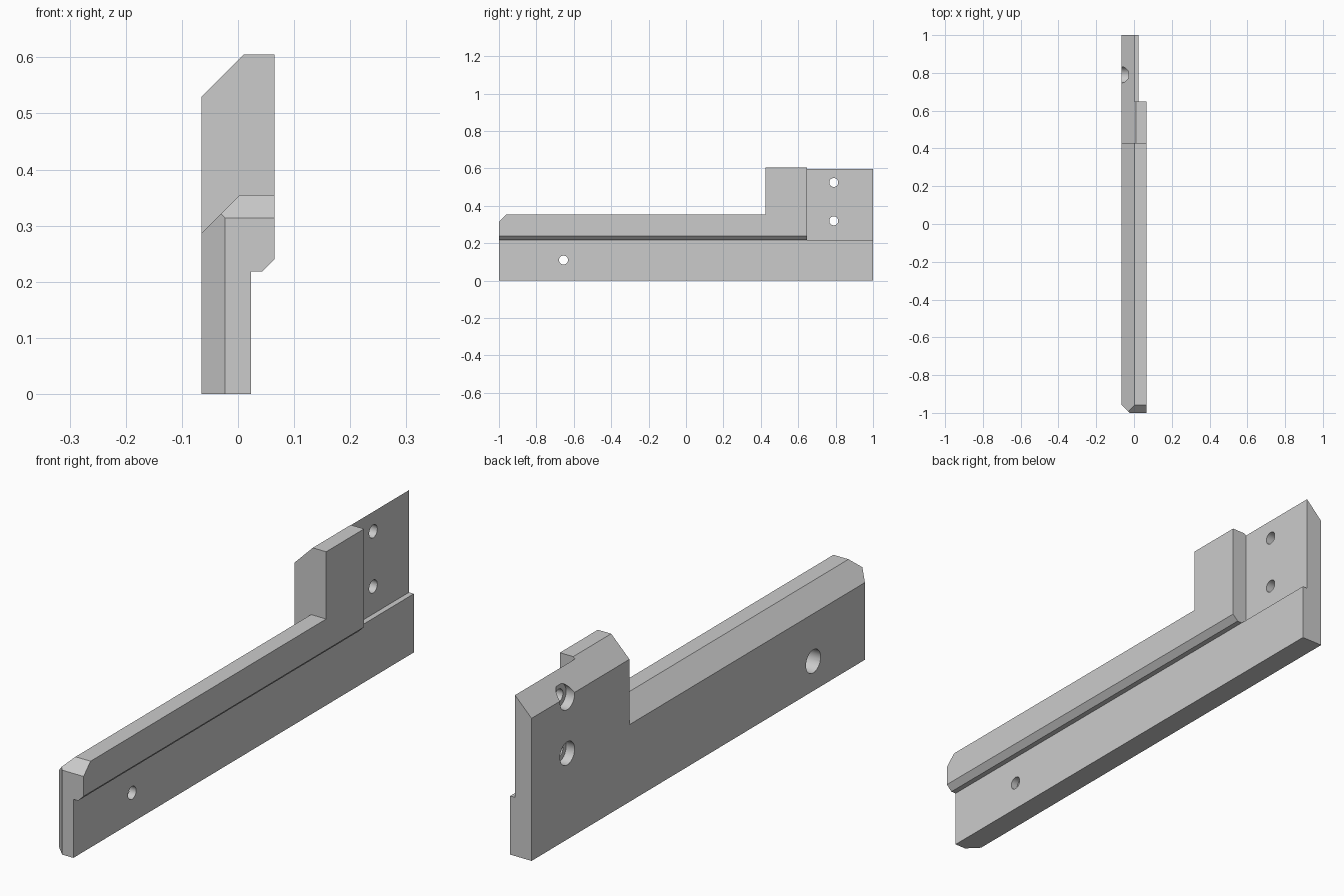
import bpy
import bmesh
import math

cube = bpy.data.objects.get("Cube")
if cube:
    bpy.data.objects.remove(cube, do_unlink=True)

grey = bpy.data.materials.new("plain_grey")
grey.use_nodes = True
grey.diffuse_color = (0.6, 0.6, 0.6, 1)
grey.node_tree.nodes["Principled BSDF"].inputs["Base Color"].default_value = (0.6, 0.6, 0.6, 1)

# How a profile point (u, v) at distance t maps to space for each axis
PLACE = {
    "x": lambda u, v, t: (t, u, v),
    "y": lambda u, v, t: (u, t, v),
    "z": lambda u, v, t: (u, v, t),
}


def prism(name, profile, axis, start, end):
    """Extrude a closed profile along an axis."""
    bm = bmesh.new()
    low = [bm.verts.new(PLACE[axis](u, v, start)) for u, v in profile]
    high = [bm.verts.new(PLACE[axis](u, v, end)) for u, v in profile]
    bm.faces.new(low)
    bm.faces.new(high)
    for i in range(len(low)):
        j = (i + 1) % len(low)
        bm.faces.new((low[i], low[j], high[j], high[i]))
    bmesh.ops.recalc_face_normals(bm, faces=bm.faces)
    mesh = bpy.data.meshes.new(name)
    bm.to_mesh(mesh)
    bm.free()
    mesh.materials.append(grey)
    obj = bpy.data.objects.new(name, mesh)
    bpy.context.collection.objects.link(obj)
    return obj


def circle(y, z, radius, sides=32):
    turns = [2 * math.pi * i / sides for i in range(sides)]
    return [(y + radius * math.cos(a), z + radius * math.sin(a)) for a in turns]


def cut(body, profile, axis, start, end):
    """Subtract a prism from the body."""
    cutter = prism("cutter", profile, axis, start, end)
    cutter.hide_render = True
    mod = body.modifiers.new("cut", "BOOLEAN")
    mod.operation = "DIFFERENCE"
    mod.solver = "EXACT"
    mod.object = cutter
    bpy.ops.object.select_all(action="DESELECT")
    bpy.context.view_layer.objects.active = body
    body.select_set(True)
    bpy.ops.object.modifier_apply(modifier=mod.name)
    bpy.data.objects.remove(cutter, do_unlink=True)


# Full-height rail with sloped top and undercut side
section = [(-0.065, 0), (0.023, 0), (0.023, 0.218), (0.043, 0.218),
           (0.065, 0.24), (0.065, 0.605), (0.01, 0.605), (-0.065, 0.53)]
rail = prism("mounting_rail", section, "y", -1, 1)

# Lowered long arm
cut(rail, [(-0.2, 0.152), (0.003, 0.355), (0.2, 0.355), (0.2, 0.8), (-0.2, 0.8)],
    "y", -1.2, 0.425)

# Recess on the side of the upright plate
cut(rail, [(0.648, 0.218), (1.2, 0.218), (1.2, 0.8), (0.648, 0.8)], "x", 0.003, 0.2)

# Front end chamfers: side corner, then top edge
cut(rail, [(-0.123, -0.9), (-0.123, -1.1), (0.077, -1.1)], "z", -0.1, 0.8)
cut(rail, [(-0.9, 0.414), (-1.1, 0.414), (-1.1, 0.214)], "x", -0.2, 0.2)

# Counterbored screw holes: y, z, counterbore floor
for y, z, floor in ((0.79, 0.525, -0.03), (0.79, 0.32, -0.03), (-0.655, 0.11, -0.005)):
    cut(rail, circle(y, z, 0.024), "x", -0.2, 0.2)
    cut(rail, circle(y, z, 0.043), "x", -0.2, floor)

# Smooth hole walls, crisp edges elsewhere
bpy.ops.object.select_all(action="DESELECT")
bpy.context.view_layer.objects.active = rail
rail.select_set(True)
bpy.ops.object.shade_smooth_by_angle(angle=math.radians(30))
